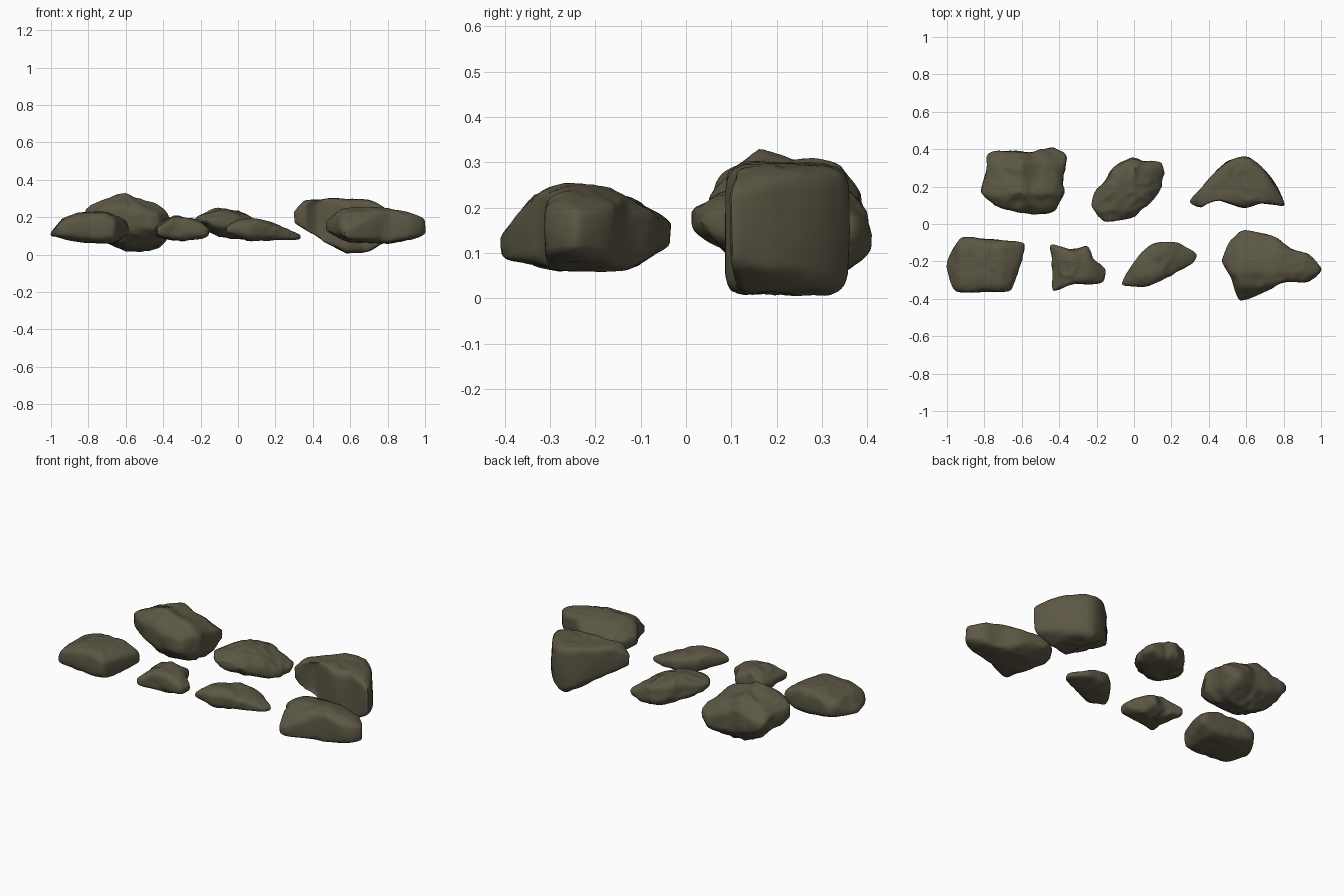
import bpy, math
from mathutils import Vector, noise

if "Cube" in bpy.data.objects:
    bpy.data.objects.remove(bpy.data.objects["Cube"])

stone = bpy.data.materials.new("olive_grey_stone")
stone.diffuse_color = (0.106, 0.095, 0.058, 1)
stone.use_nodes = True
stone.node_tree.nodes["Principled BSDF"].inputs["Base Color"].default_value = stone.diffuse_color

SEG, RINGS = 72, 16
FLAT = ((-1, 0), (1, 0))


def loop_point(pts, u):
    """Point on a slightly rounded closed outline, u in 0..1."""
    n = len(pts)
    i = int(u * n) % n
    f = u * n - int(u * n)
    a, b, c, d = (Vector(pts[(i + k) % n]) for k in (-1, 0, 1, 2))
    m1, m2 = (c - a) * 0.35, (d - b) * 0.35
    return ((2*f**3 - 3*f**2 + 1) * b + (f**3 - 2*f**2 + f) * m1
            + (3*f**2 - 2*f**3) * c + (f**3 - f**2) * m2)


def profile(pts, x):
    """Piecewise-linear height over position."""
    if x <= pts[0][0]:
        return pts[0][1]
    for (x0, z0), (x1, z1) in zip(pts, pts[1:]):
        if x <= x1:
            return z0 + (z1 - z0) * (x - x0) / (x1 - x0)
    return pts[-1][1]


def rock(name, outline, top, bottom, power=2.8, rough=0.014, top_dy=FLAT, bottom_dy=FLAT):
    """Stone from a plan outline, top and bottom heights along x, and height
    offsets of top and bottom across its depth (-1 front to 1 back)."""
    xs, ys = [p[0] for p in outline], [p[1] for p in outline]
    cx, cy = (min(xs) + max(xs) + 2 * sum(xs) / len(xs)) / 4, sum(ys) / len(ys)
    y0, y1 = min(ys), max(ys)
    rim = [loop_point(outline, k / SEG) for k in range(SEG)]
    # inner rings follow a softened outline so corners do not become ridges
    w = SEG // 8
    soft = [sum((rim[(k + d) % SEG] for d in range(-w, w + 1)), Vector((0, 0))) / (2*w + 1)
            for k in range(SEG)]

    def vert(k, t, side):
        q = soft[k].lerp(rim[k], t ** 4)
        x, y = cx + (q.x - cx) * t, cy + (q.y - cy) * t
        depth = (y - y0) / (y1 - y0) * 2 - 1
        zt = profile(top, x) + profile(top_dy, depth)
        zb = profile(bottom, x) + profile(bottom_dy, depth)
        mid, half = (zt + zb) / 2, max(0.01, (zt - zb) / 2)
        z = mid + side * half * max(0.0, 1 - t ** power) ** (1 / power)
        p = Vector((x, y, z))
        # worn dents and hard chips
        n = noise.noise_vector(p * 9) * rough
        chip = (abs(noise.noise(p * 14 + Vector((3, 7, 1)))) - 0.2) * rough
        out = Vector((x - cx, y - cy, (z - mid) * 1.5))
        if out.length > 0:
            out.normalize()
        return p + n * 0.6 - out * chip

    # rings run from the top pole, over the rim, to the bottom pole
    levels = [(math.sin(math.pi * j / (2 * RINGS)) ** 0.8, 1) for j in range(1, RINGS + 1)]
    levels += [(t, -1) for t, s in reversed(levels[:-1])]
    verts = [vert(0, 0, 1)]
    for t, s in levels:
        verts += [vert(k, t, s) for k in range(SEG)]
    verts.append(vert(0, 0, -1))
    last = len(verts) - 1
    faces = []
    for k in range(SEG):
        k2 = (k + 1) % SEG
        faces.append((0, 1 + k2, 1 + k))
        for j in range(len(levels) - 1):
            a, b = 1 + j * SEG, 1 + (j + 1) * SEG
            faces.append((a + k, a + k2, b + k2, b + k))
        e = 1 + (len(levels) - 1) * SEG
        faces.append((e + k, e + k2, last))
    mesh = bpy.data.meshes.new(name)
    mesh.from_pydata(verts, [], faces)
    mesh.materials.append(stone)
    obj = bpy.data.objects.new(name, mesh)
    bpy.context.collection.objects.link(obj)
    bpy.ops.object.select_all(action='DESELECT')
    obj.select_set(True)
    bpy.context.view_layer.objects.active = obj
    bpy.ops.object.mode_set(mode='EDIT')
    bpy.ops.mesh.select_all(action='SELECT')
    bpy.ops.mesh.normals_make_consistent(inside=False)
    bpy.ops.object.mode_set(mode='OBJECT')
    bpy.ops.object.shade_smooth_by_angle(angle=math.radians(40))


# Back row
rock("back_left_boulder",
     [(-.78, .37), (-.69, .39), (-.56, .385), (-.44, .41), (-.365, .36), (-.38, .22),
      (-.37, .17), (-.42, .075), (-.52, .055), (-.62, .06), (-.73, .095), (-.82, .17),
      (-.79, .27)],
     [(-.82, .27), (-.72, .3), (-.6, .33), (-.5, .295), (-.38, .265)],
     [(-.82, .13), (-.7, .06), (-.6, .02), (-.42, .02), (-.37, .06)], 4.5, 0.016,
     ((-1, -.05), (-.4, 0), (0, -.02), (.5, -.03), (1, -.08)),
     ((-1, .09), (-.4, .02), (.3, 0), (1, .06)))
rock("back_middle_stone",
     [(-.02, .36), (.06, .335), (.15, .325), (.15, .21), (.09, .12), (-.01, .04),
      (-.16, .015), (-.225, .1), (-.19, .2), (-.12, .29)],
     [(-.22, .23), (-.1, .25), (0, .24), (.15, .18)],
     [(-.22, .14), (-.1, .09), (.05, .075), (.15, .07)], 3, 0.018,
     ((-1, -.01), (0, 0), (1, -.01)), ((-1, .02), (0, 0), (1, 0)))
rock("back_right_block",
     [(.3, .12), (.38, .22), (.49, .33), (.59, .36), (.67, .32), (.77, .19),
      (.805, .1), (.68, .11), (.59, .085), (.43, .13), (.36, .085)],
     [(.3, .24), (.36, .29), (.5, .3), (.7, .29), (.8, .26)],
     [(.3, .16), (.4, .11), (.48, .06), (.58, .005), (.7, .02), (.8, .06)], 8, 0.01)

# Front row
rock("front_left_block",
     [(-.92, -.075), (-.75, -.085), (-.59, -.105), (-.61, -.22), (-.66, -.355),
      (-.8, -.36), (-.95, -.36), (-1, -.22)],
     [(-1, .13), (-.94, .2), (-.85, .225), (-.7, .23), (-.6, .2)],
     [(-1, .085), (-.8, .065), (-.66, .055), (-.6, .08)], 4, 0.009)
rock("front_small_stone",
     [(-.445, -.115), (-.34, -.135), (-.25, -.12), (-.215, -.19), (-.15, -.25),
      (-.18, -.32), (-.31, -.32), (-.43, -.355), (-.435, -.24)],
     [(-.44, .17), (-.34, .205), (-.25, .195), (-.16, .17)],
     [(-.44, .085), (-.3, .075), (-.16, .075)], 3.3, 0.014)
rock("front_long_stone",
     [(-.06, -.32), (0, -.2), (.11, -.1), (.25, -.105), (.33, -.16), (.3, -.22),
      (.19, -.28), (.06, -.335)],
     [(-.06, .17), (0, .2), (.12, .19), (.23, .15), (.33, .12)],
     [(-.06, .1), (.05, .07), (.2, .08), (.33, .07)], 3.2, 0.01)
rock("front_right_wedge",
     [(.59, -.035), (.75, -.07), (.84, -.13), (.93, -.16), (1, -.24), (.93, -.31),
      (.81, -.31), (.72, -.35), (.57, -.41), (.52, -.29), (.47, -.2), (.51, -.1)],
     [(.47, .2), (.56, .25), (.75, .255), (.92, .235), (1, .215)],
     [(.47, .11), (.6, .065), (.8, .06), (.9, .07), (1, .08)], 5.5, 0.01,
     ((-1, -.1), (-.6, -.02), (-.2, 0), (.3, -.01), (1, -.07)),
     ((-1, .005), (.5, 0), (1, .04)))
